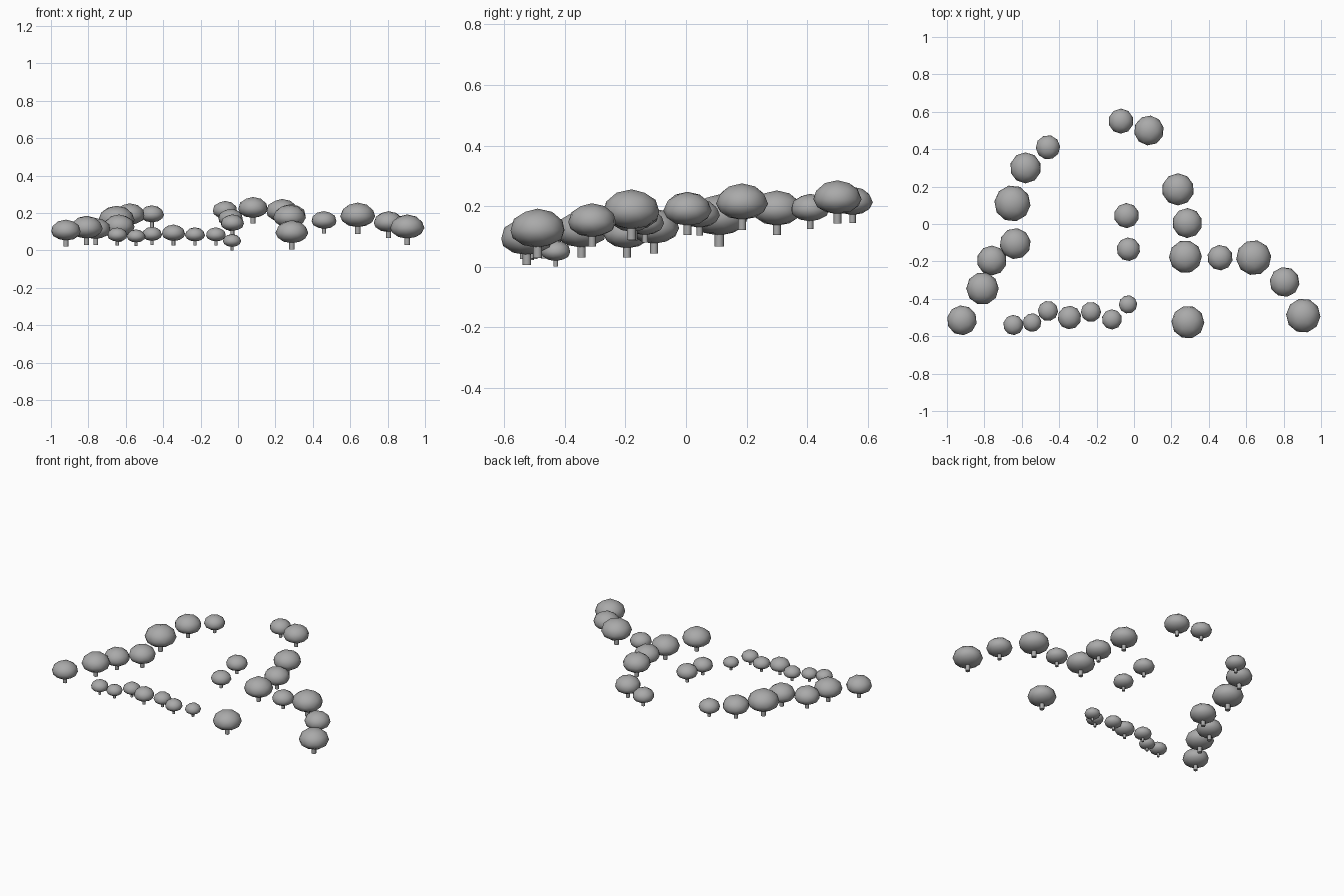
import bpy
import random
from math import pi

random.seed(4)
cube = bpy.data.objects.get("Cube")
if cube:
    bpy.data.objects.remove(cube, do_unlink=True)

# One plain colour for the whole grove
grey = bpy.data.materials.new("stone_grey")
grey.use_nodes = True
grey_colour = (0.4, 0.4, 0.4, 1)
grey.diffuse_color = grey_colour
grey.node_tree.nodes["Principled BSDF"].inputs["Base Color"].default_value = grey_colour

# Proportions of a tree, relative to its crown radius
CROWN_CENTRE = 1.0
CROWN_RISE = 0.78
CROWN_DROP = 0.62
TRUNK_RADIUS = 0.16

# Rows of trees: x, y, ground height, crown radius
groves = {
    "west_edge": [
        (-.92, -.515, .022, .08), (-.81, -.345, .03, .087), (-.76, -.195, .03, .08),
        (-.635, -.105, .044, .083), (-.65, .11, .066, .097), (-.58, .3, .104, .083),
        (-.46, .41, .125, .065),
    ],
    "north_pair": [(-.07, .55, .145, .067), (.08, .5, .143, .08)],
    "front_hedge": [
        (-.645, -.54, .026, .054), (-.545, -.527, .023, .05), (-.46, -.465, .03, .054),
        (-.345, -.5, .026, .063), (-.23, -.47, .027, .054), (-.118, -.51, .027, .054),
        (-.032, -.43, 0, .049),
    ],
    "middle_pair": [(-.03, -.135, .08, .063), (-.04, .045, .103, .067)],
    "east_edge": [
        (.235, .185, .122, .086), (.285, .005, .105, .08), (.275, -.175, .087, .088),
        (.46, -.18, .089, .068), (.64, -.18, .088, .094), (.805, -.31, .067, .08),
        (.905, -.49, .028, .092),
    ],
    "lone_tree": [(.288, -.525, .005, .088)],
}


def finish(name):
    """Name the active object, colour it and shade it."""
    obj = bpy.context.object
    obj.name = name
    obj.data.materials.append(grey)
    bpy.ops.object.shade_smooth_by_angle(angle=pi / 3)
    return obj


def add_crown(name, x, y, ground, radius):
    """A squat rounded crown, flatter underneath than on top."""
    bpy.ops.mesh.primitive_ico_sphere_add(
        subdivisions=2, radius=radius,
        location=(x, y, ground + CROWN_CENTRE * radius),
        rotation=(0, 0, random.uniform(0, pi)))
    crown = bpy.context.object
    for vert in crown.data.vertices:
        vert.co.z *= CROWN_RISE if vert.co.z > 0 else CROWN_DROP
    finish(name)


def add_trunk(name, x, y, ground, radius):
    """A short straight trunk that ends inside the crown."""
    height = CROWN_CENTRE * radius
    bpy.ops.mesh.primitive_cylinder_add(
        vertices=8, radius=TRUNK_RADIUS * radius, depth=height,
        location=(x, y, ground + height / 2))
    finish(name)


# Plant every row
for grove, trees in groves.items():
    for number, tree in enumerate(trees, start=1):
        add_crown(f"{grove}_crown_{number}", *tree)
        add_trunk(f"{grove}_trunk_{number}", *tree)
